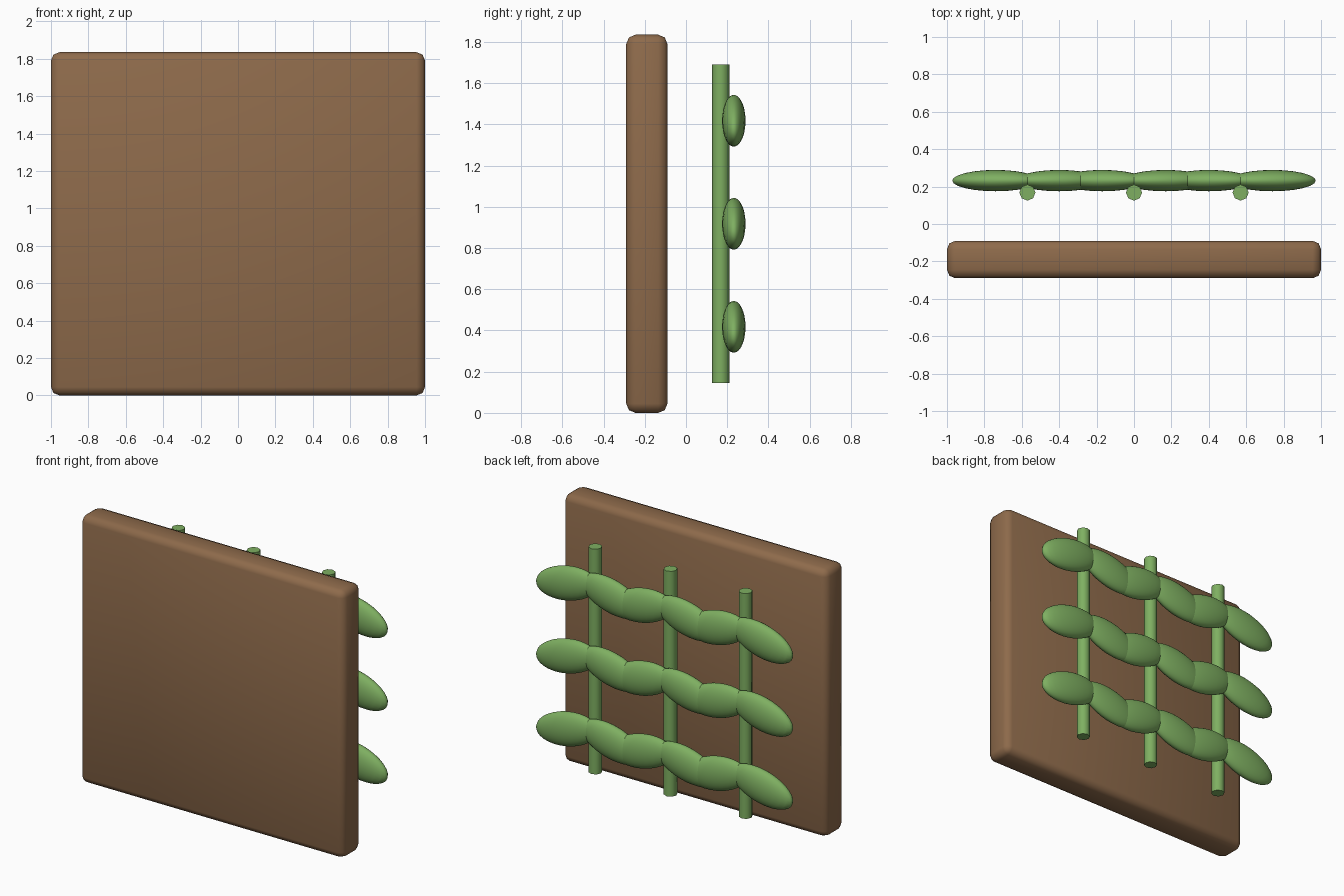
import bpy, math

if "Cube" in bpy.data.objects:
    bpy.data.objects.remove(bpy.data.objects["Cube"])

def material(name, color):
    m = bpy.data.materials.new(name)
    m.diffuse_color = (*color, 1)
    m.use_nodes = True
    m.node_tree.nodes["Principled BSDF"].inputs["Base Color"].default_value = m.diffuse_color
    return m

brown = material("soil_brown", (0.27, 0.145, 0.07))
green = material("leaf_green", (0.21, 0.43, 0.12))

def finish(name, mat, angle=60):
    o = bpy.context.object
    o.name = name
    o.data.materials.append(mat)
    bpy.ops.object.shade_smooth_by_angle(angle=math.radians(angle))
    return o

# Backing panel with rounded edges
bpy.ops.mesh.primitive_cube_add(size=1, location=(0, -0.19, 0.9175))
bpy.context.object.scale = (2, 0.2, 1.835)
bpy.ops.object.transform_apply(location=False, rotation=False, scale=True)
bev = bpy.context.object.modifiers.new("rounded_edges", 'BEVEL')
bev.width = 0.045
bev.segments = 2
bpy.ops.object.modifier_apply(modifier=bev.name)
finish("panel", brown)

# Three upright stems, each with three pairs of drooping leaves
for i, x in enumerate((-0.57, 0, 0.57)):
    bpy.ops.mesh.primitive_cylinder_add(vertices=8, radius=0.043, depth=1.545,
                                        location=(x, 0.168, 0.9175))
    finish(f"stem_{i + 1}", green)
    for j in range(3):
        for side, label in ((-1, "left"), (1, "right")):
            bpy.ops.mesh.primitive_uv_sphere_add(
                segments=24, ring_count=16, radius=1,
                location=(x + side * 0.17, 0.232, 0.4175 + 0.5 * j),
                rotation=(0, side * math.radians(14), 0))
            bpy.context.object.scale = (0.238, 0.057, 0.115)
            bpy.ops.object.transform_apply(location=False, rotation=False, scale=True)
            finish(f"leaf_{i + 1}_{j + 1}_{label}", green, 180)
